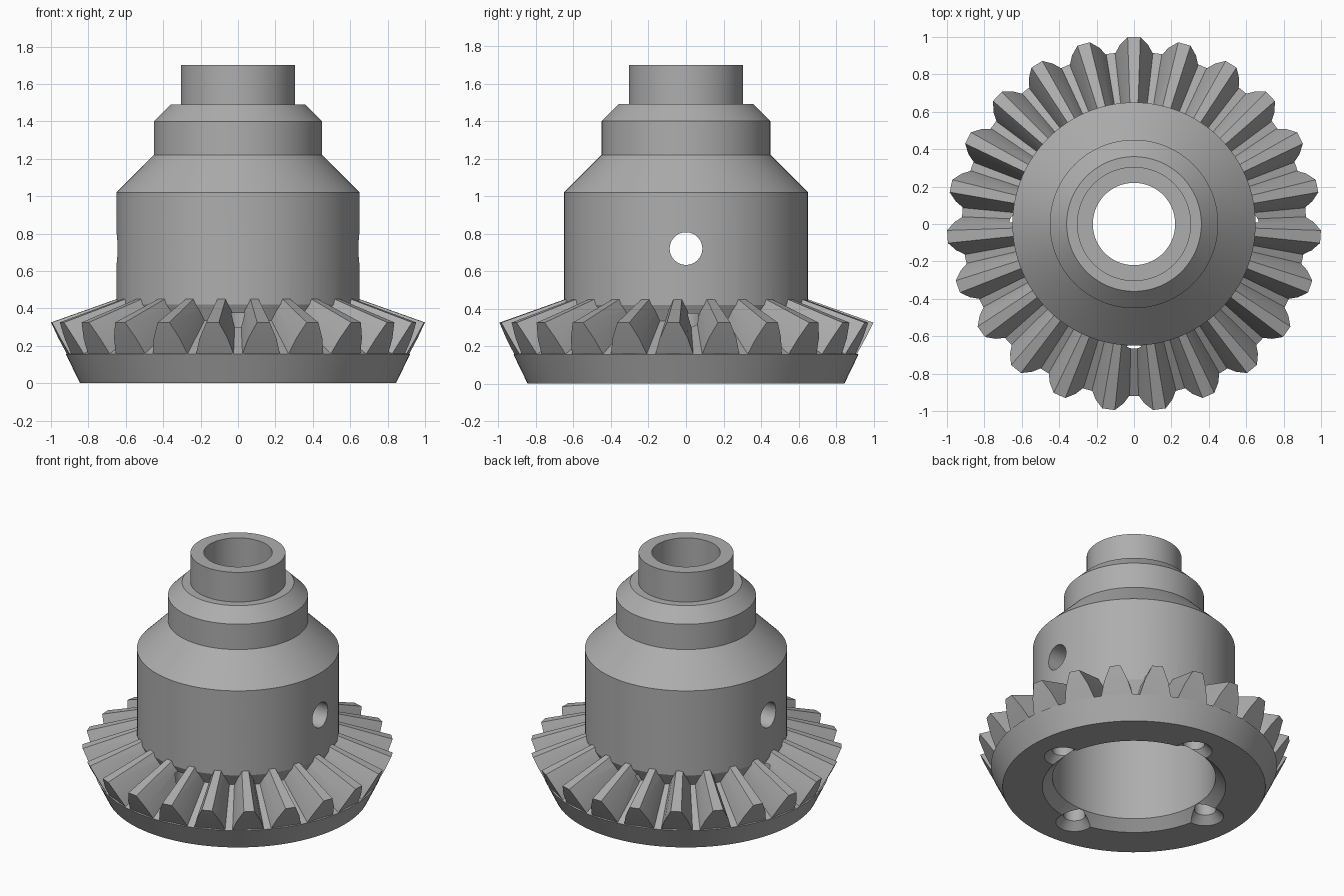
import bpy, bmesh, math
from mathutils import Matrix, Vector

TEETH = 23
PITCH = 2 * math.pi / TEETH
APEX = Vector((0, 0, 0.68))      # common point of all tooth lines

if "Cube" in bpy.data.objects:
    bpy.data.objects.remove(bpy.data.objects["Cube"], do_unlink=True)

steel = bpy.data.materials.new("grey steel")
steel.use_nodes = True
GREY = (0.42, 0.42, 0.42, 1)
steel.diffuse_color = GREY
steel.node_tree.nodes["Principled BSDF"].inputs["Base Color"].default_value = GREY


def finish(bm, name):
    bmesh.ops.recalc_face_normals(bm, faces=bm.faces)
    mesh = bpy.data.meshes.new(name)
    bm.to_mesh(mesh)
    bm.free()
    mesh.materials.append(steel)
    obj = bpy.data.objects.new(name, mesh)
    bpy.context.collection.objects.link(obj)
    return obj


def lathe(name, profile, steps=128, matrix=None):
    """Revolve an (r, z) profile; points on the axis are merged."""
    bm = bmesh.new()
    verts = [bm.verts.new((r, 0, z)) for r, z in profile]
    edges = [bm.edges.new((verts[i - 1], verts[i])) for i in range(len(verts))]
    bmesh.ops.spin(bm, geom=verts + edges, cent=(0, 0, 0), axis=(0, 0, 1),
                   angle=2 * math.pi, steps=steps, use_merge=True)
    bmesh.ops.remove_doubles(bm, verts=bm.verts, dist=1e-5)
    # drop edges left lying on the axis
    loose = [e for e in bm.edges if not e.link_faces]
    bmesh.ops.delete(bm, geom=loose, context='EDGES')
    if matrix:
        bmesh.ops.transform(bm, matrix=matrix, verts=bm.verts)
    return finish(bm, name)


def boolean(target, tool, operation):
    mod = target.modifiers.new(tool.name, 'BOOLEAN')
    mod.object, mod.operation, mod.solver = tool, operation, 'EXACT'
    bpy.context.view_layer.objects.active = target
    bpy.ops.object.modifier_apply(modifier=mod.name)
    bpy.data.objects.remove(tool, do_unlink=True)


# Hollow stepped housing with the conical gear blank at its foot
gear = lathe("bevel_gear_housing", [
    (0.59, 0), (0.845, 0), (0.92, 0.155), (0.607, 0.334), (0.65, 0.42),
    (0.65, 1.02), (0.45, 1.22), (0.45, 1.40), (0.36, 1.49), (0.305, 1.49),
    (0.305, 1.70), (0.22, 1.70), (0.22, 1.0), (0.525, 1.0), (0.525, 0.065)])

# Tapered teeth: (radius, height, half width), shrinking towards the apex
levels = [(0.905, 0.135, 0.108), (0.96, 0.24, 0.076), (1.0, 0.325, 0.034)]
outline = levels + [(r, z, -w) for r, z, w in reversed(levels)]
bm = bmesh.new()
for i in range(TEETH):
    rings = []
    for scale in (1.0, 0.6):
        ring = []
        for r, z, w in outline:
            a = math.pi / 2 + i * PITCH + w / r
            p = Vector((r * math.cos(a), r * math.sin(a), z))
            ring.append(bm.verts.new(APEX + (p - APEX) * scale))
        rings.append(ring)
    outer, inner = rings
    n = len(outer)
    for j in range(n):
        bm.faces.new((outer[j - 1], outer[j], inner[j], inner[j - 1]))
    # end caps as strips between the mirrored sides
    for ring in rings:
        for j in range(len(levels) - 1):
            bm.faces.new((ring[j], ring[j + 1], ring[n - 2 - j], ring[n - 1 - j]))
boolean(gear, finish(bm, "teeth"), 'UNION')

# Four countersunk pin holes on the bore wall
for i in range(4):
    place = Matrix.Rotation(i * math.pi / 2, 4, 'Z') @ Matrix.Translation((0.597, 0, 0))
    pin = lathe("pin_hole", [(0, -0.02), (0.14, -0.02), (0.07, 0.05),
                             (0.07, 0.375), (0, 0.375)], 32, place)
    boolean(gear, pin, 'DIFFERENCE')

# Cross hole through both side walls
side = Matrix.Translation((0, 0, 0.72)) @ Matrix.Rotation(math.pi / 2, 4, 'Y')
cross = lathe("cross_hole", [(0, -0.8), (0.087, -0.8), (0.087, 0.8), (0, 0.8)], 48, side)
boolean(gear, cross, 'DIFFERENCE')

bpy.ops.object.select_all(action='DESELECT')
gear.select_set(True)
bpy.context.view_layer.objects.active = gear
bpy.ops.object.shade_smooth_by_angle(angle=math.radians(20))
